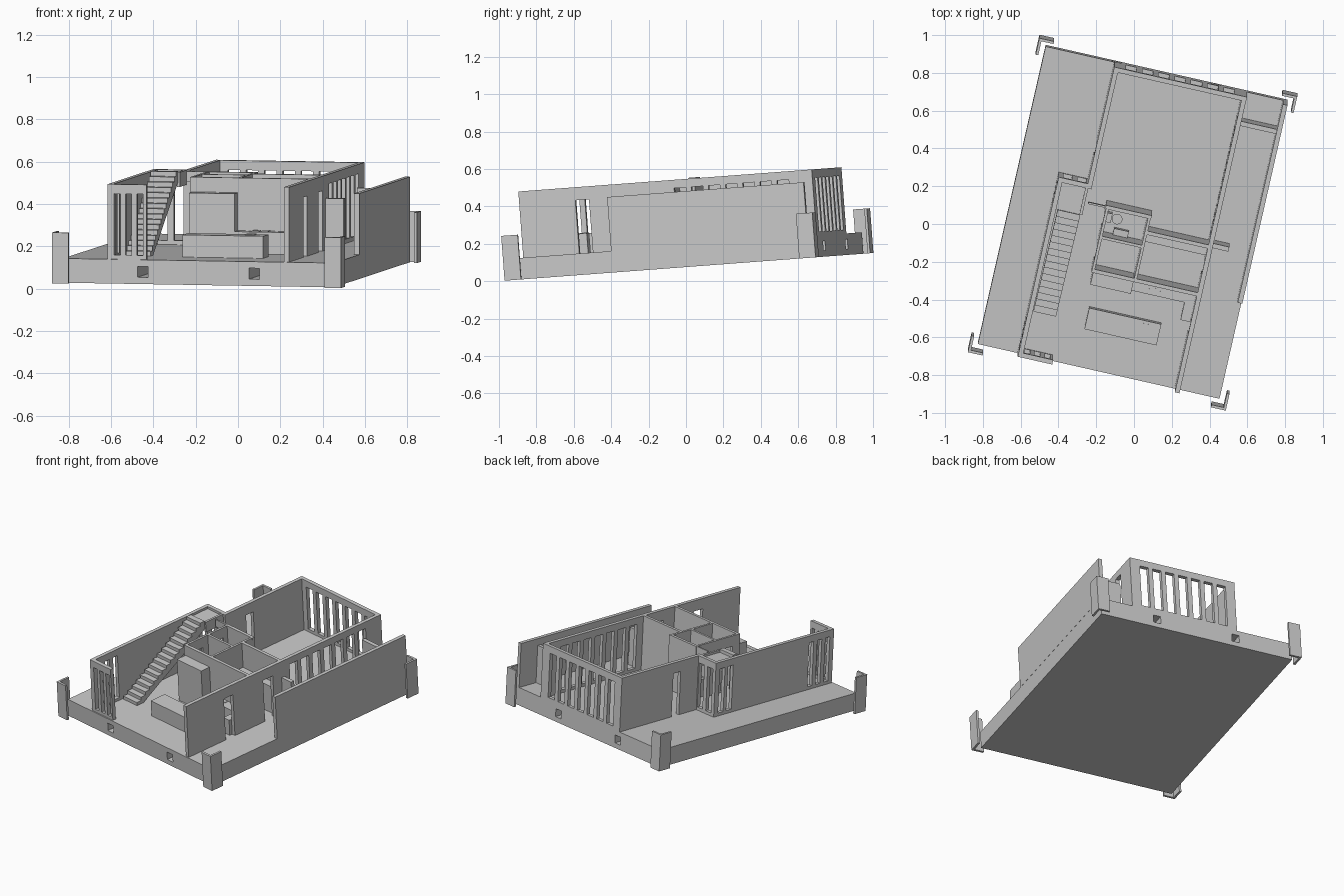
import bpy, bmesh, math
from mathutils import Matrix, Vector

if "Cube" in bpy.data.objects:
    bpy.data.objects.remove(bpy.data.objects["Cube"])

FLOOR, TOP, T = 0.115, 0.47, 0.025
# The whole house is turned and gently tilted
PLACE = (Matrix.Translation((-0.0075, 0.016, 0.077))
         @ Matrix.Rotation(math.radians(4.3), 4, 'X')
         @ Matrix.Rotation(math.radians(-12.8), 4, 'Z'))

grey = bpy.data.materials.new("plaster_grey")
grey.use_nodes = True
colour = (0.58, 0.58, 0.58, 1)
grey.diffuse_color = colour
grey.node_tree.nodes["Principled BSDF"].inputs["Base Color"].default_value = colour


def finish(name, bm):
    bmesh.ops.recalc_face_normals(bm, faces=bm.faces)
    mesh = bpy.data.meshes.new(name)
    bm.to_mesh(mesh)
    bm.free()
    mesh.materials.append(grey)
    obj = bpy.data.objects.new(name, mesh)
    bpy.context.collection.objects.link(obj)
    obj.matrix_world = PLACE
    return obj


def extrude(bm, vec):
    res = bmesh.ops.extrude_face_region(bm, geom=bm.faces[:])
    verts = [g for g in res["geom"] if isinstance(g, bmesh.types.BMVert)]
    bmesh.ops.translate(bm, verts=verts, vec=vec)


def wall(name, axis, start, end, at, holes=(), thick=T, low=FLOOR, high=TOP):
    """Upright panel along u or v with rectangular holes (from, to, bottom, top)."""
    along = sorted({start, end, *[h[0] for h in holes], *[h[1] for h in holes]})
    up = sorted({low, high, *[h[2] for h in holes], *[h[3] for h in holes]})
    bm = bmesh.new()
    point = (lambda a, z: (a, at, z)) if axis == 'u' else (lambda a, z: (at, a, z))
    grid = {}

    def vert(a, z):
        if (a, z) not in grid:
            grid[a, z] = bm.verts.new(point(a, z))
        return grid[a, z]

    for a, b in zip(along, along[1:]):
        for c, d in zip(up, up[1:]):
            if not any(h[0] <= a < h[1] and h[2] <= c < h[3] for h in holes):
                bm.faces.new([vert(a, c), vert(b, c), vert(b, d), vert(a, d)])
    extrude(bm, Vector((0, thick, 0)) if axis == 'u' else Vector((thick, 0, 0)))
    bmesh.ops.dissolve_limit(bm, angle_limit=0.01, verts=bm.verts, edges=bm.edges)
    return finish(name, bm)


def box(name, u0, u1, v0, v1, w0, w1):
    return wall(name, 'u', u0, u1, v0, (), v1 - v0, w0, w1)


def slits(start, end, count, pillar=0.03, bottom=0.135, top=0.425):
    step = (end - start + pillar) / count
    return [(start + i * step, start + (i + 1) * step - pillar, bottom, top)
            for i in range(count)]


def door(start, end):
    return (start, end, FLOOR, 0.4)


# Ground slab with square service ducts
wall("ground_slab", 'u', -0.656, 0.656, -0.81,
     [(s * 0.27 - 0.025, s * 0.27 + 0.025, 0.032, 0.084) for s in (-1, 1)],
     1.62, 0, FLOOR)

# L-shaped posts outside the slab corners
for side, sx in (("left", -1), ("right", 1)):
    for end, sy in (("front", -1), ("back", 1)):
        bm = bmesh.new()
        outline = [(0, 0), (0.08, 0), (0.08, 0.014), (0.014, 0.014), (0.014, 0.09), (0, 0.09)]
        bm.faces.new([bm.verts.new((sx * (0.7 - a), sy * (0.855 - b), 0)) for a, b in outline])
        extrude(bm, Vector((0, 0, 0.24)))
        finish(f"corner_post_{end}_{side}", bm)

# Outer walls
wall("right_wall", 'v', -0.803, 0.81, 0.412,
     [door(-0.495, -0.42), door(-0.17, -0.09)] + slits(0.05, 0.68, 7))
wall("back_wall", 'u', -0.283, 0.412, 0.785, slits(-0.22, 0.37, 7))
wall("back_left_wall", 'v', 0.175, 0.785, -0.283, [door(0.32, 0.38)])
wall("stairwell_back_wall", 'u', -0.441, -0.258, 0.15, slits(-0.415, -0.29, 2))
wall("front_left_wall", 'v', -0.803, 0.15, -0.441,
     slits(-0.77, -0.6, 3) + slits(0.03, 0.14, 2, 0.025))
wall("front_wall", 'u', -0.416, -0.254, -0.803, slits(-0.41, -0.27, 3, 0.025))

# Terrace walls on the right
wall("terrace_wall", 'v', -0.27, 0.81, 0.632, high=0.405)
wall("terrace_back_wall", 'u', 0.437, 0.632, 0.645, high=0.36)
wall("terrace_stub_wall", 'u', 0.437, 0.524, -0.02, high=0.36)

# Inner walls
wall("bath_back_wall", 'u', -0.16, 0.085, 0.065, thick=0.02)
wall("bath_left_wall", 'v', -0.26, 0.065, -0.16, [door(-0.22, -0.14), door(-0.04, 0.03)], 0.015)
wall("bath_right_wall", 'v', -0.26, 0.065, 0.068, thick=0.015)
wall("bath_divider", 'u', -0.145, 0.068, -0.095, thick=0.015)
wall("bedroom_wall", 'u', 0.083, 0.412, -0.02, thick=0.02)
wall("kitchen_wall", 'u', -0.16, 0.412, -0.28, thick=0.02)
box("hall_lintel", -0.258, -0.16, 0.07, 0.08, 0.42, TOP)

# Staircase and landing
STEPS, foot, head = 16, -0.575, 0.005
run, rise = (head - foot) / STEPS, (0.475 - FLOOR) / STEPS
profile = [(foot, FLOOR)]
for i in range(STEPS):
    profile += [(foot + i * run, FLOOR + (i + 1) * rise),
                (foot + (i + 1) * run, FLOOR + (i + 1) * rise)]
profile += [(head, 0.475 - 0.055), (foot + 1.5 * run, FLOOR)]
bm = bmesh.new()
bm.faces.new([bm.verts.new((-0.408, v, w)) for v, w in profile])
extrude(bm, Vector((0.123, 0, 0)))
finish("staircase", bm)
box("landing", -0.416, -0.275, 0.005, 0.15, 0.435, 0.455)
box("landing_side_beam", -0.29, -0.275, 0.005, 0.15, 0.4, TOP)

# Kitchen
box("tall_cabinet", -0.15, 0.07, -0.35, -0.28, FLOOR, 0.4)
box("kitchen_counter", 0.07, 0.412, -0.345, -0.28, FLOOR, 0.22)
box("counter_return", 0.36, 0.412, -0.44, -0.345, FLOOR, 0.22)
box("kitchen_island", -0.125, 0.266, -0.6, -0.485, FLOOR, 0.22)
box("island_sink", 0.165, 0.21, -0.54, -0.5, 0.22, 0.224)
for i in range(2):
    for j in range(2):
        u, v = 0.15 + i * 0.045, -0.335 + j * 0.027
        box("hob_plate", u, u + 0.035, v, v + 0.02, 0.22, 0.224)

# Bedroom shelf and bathroom fittings
box("bedroom_shelf", 0.083, 0.412, -0.07, -0.02, FLOOR, 0.3)
box("toilet_tank", -0.143, -0.115, -0.02, 0.03, FLOOR, 0.23)
box("wash_stand", -0.09, -0.01, -0.08, -0.045, FLOOR, 0.2)
bm = bmesh.new()
bmesh.ops.create_cone(bm, cap_ends=True, segments=16, radius1=0.018, radius2=0.028, depth=0.07,
                      matrix=Matrix.Translation((-0.085, 0.005, FLOOR + 0.035)))
finish("toilet_bowl", bm)
